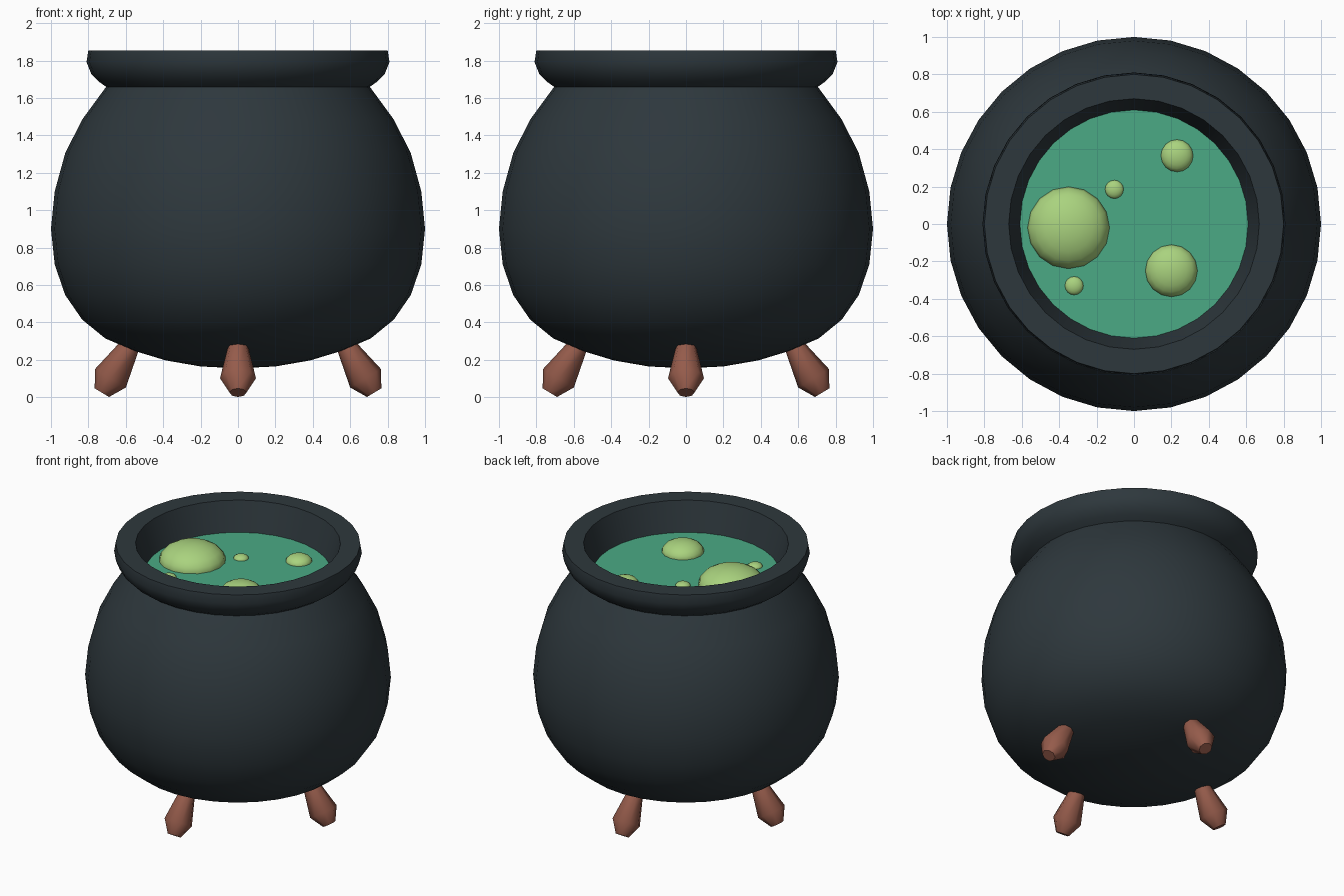
import bpy, bmesh, math
from mathutils import Matrix, Vector

if "Cube" in bpy.data.objects:
    bpy.data.objects.remove(bpy.data.objects["Cube"])


def material(name, rgb):
    m = bpy.data.materials.new(name)
    m.diffuse_color = (*rgb, 1)
    m.use_nodes = True
    m.node_tree.nodes["Principled BSDF"].inputs["Base Color"].default_value = m.diffuse_color
    return m


IRON = material("iron", (0.027, 0.039, 0.046))
WOOD = material("wood", (0.30, 0.105, 0.07))
BREW = material("brew", (0.07, 0.40, 0.235))
FOAM = material("foam", (0.40, 0.65, 0.21))


def finish(name, bm, mat, angle):
    bmesh.ops.recalc_face_normals(bm, faces=bm.faces)
    me = bpy.data.meshes.new(name)
    bm.to_mesh(me)
    bm.free()
    me.materials.append(mat)
    ob = bpy.data.objects.new(name, me)
    bpy.context.collection.objects.link(ob)
    bpy.ops.object.select_all(action='DESELECT')
    ob.select_set(True)
    bpy.context.view_layer.objects.active = ob
    bpy.ops.object.shade_smooth_by_angle(angle=math.radians(angle))
    return ob


def lathe(name, profile, sides, mat, angle=35, matrix=Matrix()):
    """Revolve (radius, z) points about z; radius 0 closes the end."""
    bm = bmesh.new()
    vs = [bm.verts.new((r, 0, z)) for r, z in profile]
    edges = [bm.edges.new(p) for p in zip(vs, vs[1:])]
    bmesh.ops.spin(bm, geom=vs + edges, axis=(0, 0, 1), cent=(0, 0, 0),
                   angle=math.tau, steps=sides, use_merge=False)
    bmesh.ops.remove_doubles(bm, verts=bm.verts, dist=1e-4)
    bm.transform(matrix)
    return finish(name, bm, mat, angle)


# Round pot belly
lathe("pot_body", [(0, 0.155), (0.2, 0.165), (0.385, 0.197), (0.56, 0.25),
                   (0.71, 0.315), (0.833, 0.415), (0.924, 0.547), (0.98, 0.71),
                   (1.0, 0.9), (0.98, 1.1), (0.924, 1.305), (0.833, 1.485),
                   (0.705, 1.66)], 32, IRON)

# Flared rim with sloping inner wall
lathe("rim", [(0.705, 1.66), (0.745, 1.688), (0.785, 1.73), (0.81, 1.793),
              (0.80, 1.855), (0.67, 1.855), (0.61, 1.65)], 32, IRON)

# Liquid surface
lathe("liquid", [(0, 1.65), (0.612, 1.65)], 32, BREW)

# Flattened bubbles
BUBBLES = [(-0.35, -0.02, 0.22), (0.2, -0.25, 0.14), (0.23, 0.365, 0.087),
           (-0.105, 0.185, 0.05), (-0.32, -0.33, 0.05)]
for i, (x, y, r) in enumerate(BUBBLES):
    bm = bmesh.new()
    bmesh.ops.create_uvsphere(bm, u_segments=16, v_segments=10, radius=r)
    bm.transform(Matrix.Translation((x, y, 1.648)) @ Matrix.Diagonal((1, 1, 0.56, 1)))
    finish(f"bubble_{i + 1}", bm, FOAM, 60)

# Four splayed legs
tilt = Matrix.Translation((0.728, 0, 0.025)) @ Matrix.Rotation(math.radians(-31), 4, 'Y')
for i, name in enumerate(("right_leg", "back_leg", "left_leg", "front_leg")):
    lathe(name, [(0, 0), (0.045, 0), (0.096, 0.09), (0.058, 0.27), (0.042, 0.35), (0, 0.35)],
          8, WOOD, 46, Matrix.Rotation(i * math.pi / 2, 4, 'Z') @ tilt)
